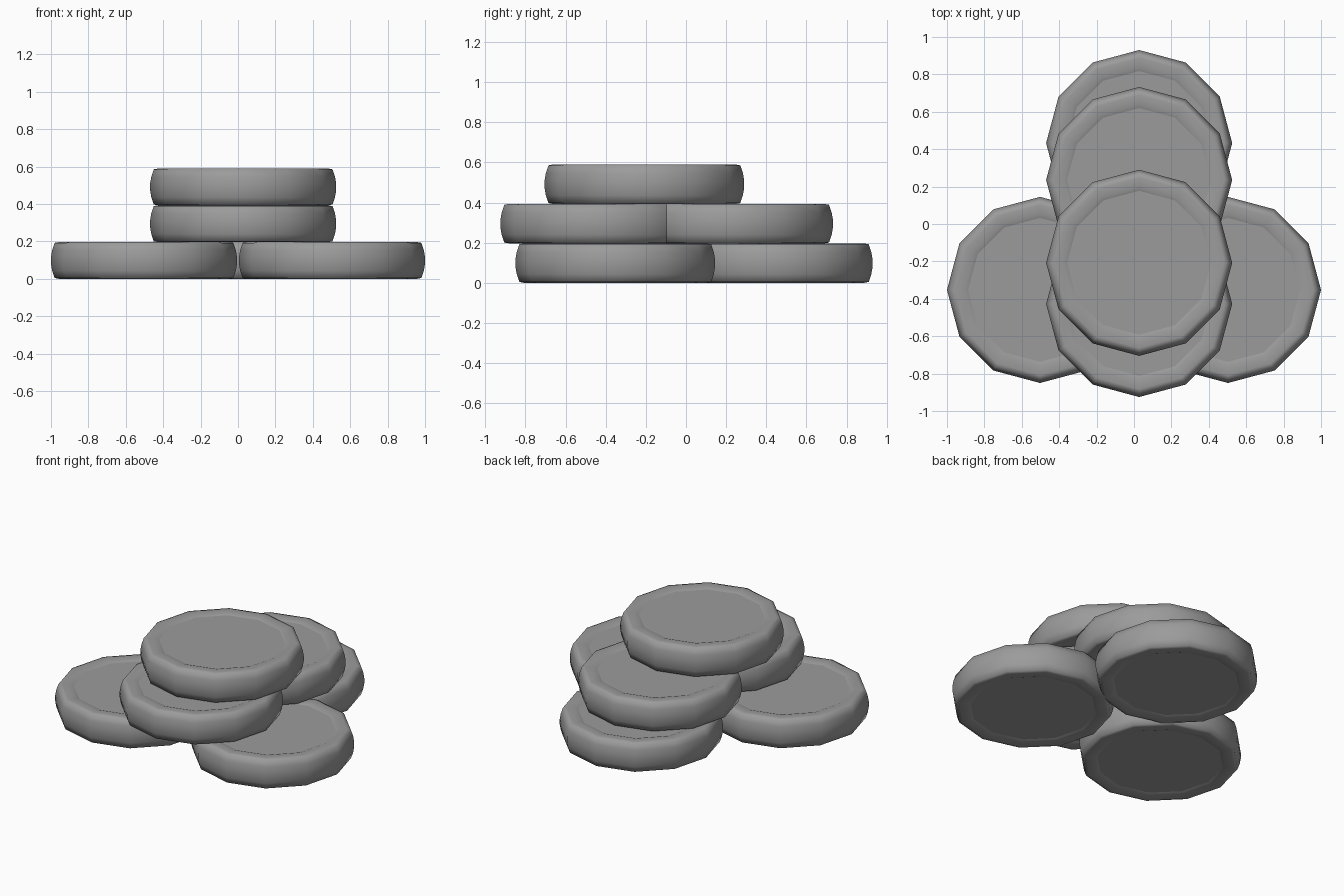
import bpy, bmesh, math

if "Cube" in bpy.data.objects:
    bpy.data.objects.remove(bpy.data.objects["Cube"])

SIDES = 12
HEIGHT = 0.1965

grey = bpy.data.materials.new("mid grey")
grey.diffuse_color = (0.33, 0.33, 0.33, 1)
grey.use_nodes = True
grey.node_tree.nodes["Principled BSDF"].inputs["Base Color"].default_value = grey.diffuse_color

# upper half of the disc profile: radius, height above the middle plane
half = [(0.385, 0.0895), (0.405, 0.0965), (0.455, 0.0982), (0.478, 0.094),
        (0.491, 0.055), (0.4975, 0.018)]
profile = half + [(r, -h) for r, h in reversed(half)]


def disc(name, x, y, layer):
    """Twelve-sided cushion-edged disc with slightly recessed flat caps."""
    bm = bmesh.new()
    rings = []
    for r, h in profile:
        rings.append([bm.verts.new((r * math.cos(2 * math.pi * i / SIDES),
                                    r * math.sin(2 * math.pi * i / SIDES), h))
                      for i in range(SIDES)])
    for upper, lower in zip(rings, rings[1:]):
        for i in range(SIDES):
            j = (i + 1) % SIDES
            bm.faces.new((upper[i], lower[i], lower[j], upper[j]))
    bm.faces.new(rings[0])
    bm.faces.new(rings[-1][::-1])
    for f in bm.faces:
        f.smooth = len(f.verts) == 4
    bmesh.ops.recalc_face_normals(bm, faces=bm.faces)
    mesh = bpy.data.meshes.new(name)
    bm.to_mesh(mesh)
    bm.free()
    mesh.materials.append(grey)
    ob = bpy.data.objects.new(name, mesh)
    ob.location = (x, y, HEIGHT * (layer + 0.5))
    bpy.context.collection.objects.link(ob)


# bottom layer: three discs
disc("bottom_disc_left", -0.5025, -0.3525, 0)
disc("bottom_disc_right", 0.5025, -0.3525, 0)
disc("bottom_disc_back", 0.0275, 0.4325, 0)
# middle layer: two overlapping discs
disc("middle_disc_front", 0.0275, -0.4275, 1)
disc("middle_disc_back", 0.0275, 0.235, 1)
# top disc
disc("top_disc", 0.0275, -0.2075, 2)
